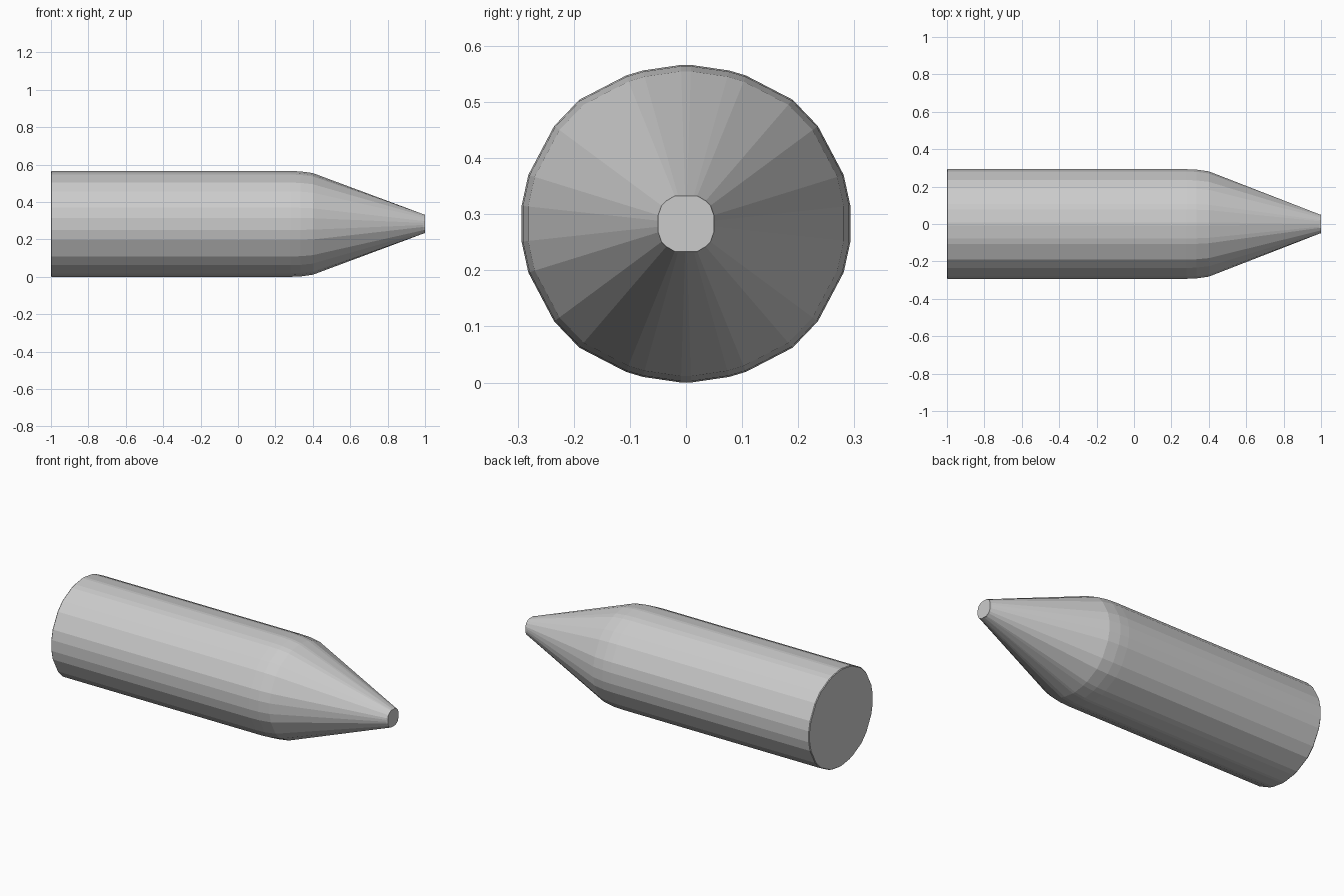
import bpy, bmesh

if "Cube" in bpy.data.objects:
    bpy.data.objects.remove(bpy.data.objects["Cube"])

CZ = 0.283
# quarter outline of the body section (y, z offset), mirrored to all quadrants
quarter = [(0.293, 0.032), (0.281, 0.087), (0.235, 0.174), (0.19, 0.221),
           (0.107, 0.264), (0.077, 0.273), (0.009, 0.283)]
upper = quarter + [(-y, z) for y, z in reversed(quarter)]
section = upper + [(-y, -z) for y, z in upper]


def tip_point(y, z, half=0.051, cut=0.078):
    # project the body outline onto the chamfered square tip
    k = min(half / max(abs(y), abs(z)), cut / (abs(y) + abs(z)))
    return y * k, z * k


def ring(bm, x, pts):
    return [bm.verts.new((x, y, CZ + z)) for y, z in pts]


# cylindrical body, rounded shoulder and straight taper
bm = bmesh.new()
stations = [(-1.0, 0.988), (-0.996, 1.0), (0.28, 1.0), (0.335, 0.992), (0.40, 0.96)]
rings = [ring(bm, x, [(y * s, z * s) for y, z in section]) for x, s in stations]
tip = [tip_point(y, z) for y, z in section]
rings.append(ring(bm, 0.993, tip))
rings.append(ring(bm, 1.0, [(y * 0.97, z * 0.97) for y, z in tip]))

n = len(section)
for a, b in zip(rings, rings[1:]):
    for i in range(n):
        j = (i + 1) % n
        bm.faces.new((a[i], a[j], b[j], b[i]))
# flat end caps
bm.faces.new(rings[0])
bm.faces.new(rings[-1])
bmesh.ops.recalc_face_normals(bm, faces=bm.faces)

mesh = bpy.data.meshes.new("pointed_cylinder")
bm.to_mesh(mesh)
bm.free()
obj = bpy.data.objects.new("pointed_cylinder", mesh)
bpy.context.collection.objects.link(obj)
